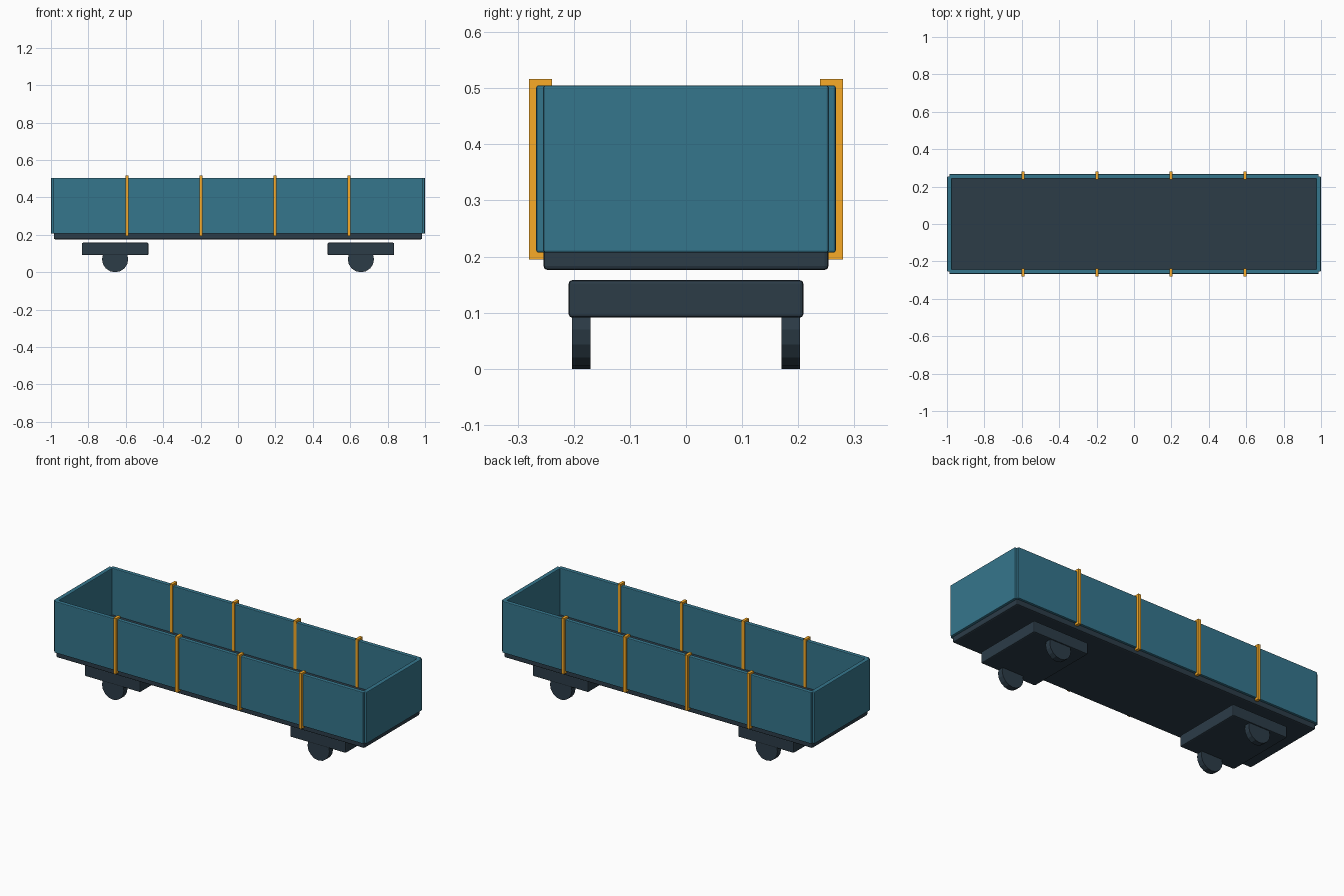
import bpy, math

if "Cube" in bpy.data.objects:
    bpy.data.objects.remove(bpy.data.objects["Cube"])

def material(name, color):
    m = bpy.data.materials.new(name)
    m.diffuse_color = color
    m.use_nodes = True
    m.node_tree.nodes["Principled BSDF"].inputs["Base Color"].default_value = m.diffuse_color
    return m

TEAL = material("teal_paint", (0.036, 0.18, 0.265, 1))
DARK = material("dark_steel", (0.025, 0.045, 0.064, 1))
GOLD = material("orange_paint", (0.95, 0.41, 0.02, 1))

def box(name, x, y, z, mat, bevel=0.0):
    """Box from (min, max) ranges on each axis."""
    r = (x, y, z)
    bpy.ops.mesh.primitive_cube_add(size=1, location=[(a + b) / 2 for a, b in r])
    o = bpy.context.object
    o.name = name
    o.scale = [b - a for a, b in r]
    bpy.ops.object.transform_apply(location=False, rotation=False, scale=True)
    o.data.materials.append(mat)
    if bevel:
        m = o.modifiers.new("soft_edges", 'BEVEL')
        m.width = bevel
        m.segments = 2
    return o

def span(centre, size):
    return (centre - size / 2, centre + size / 2)

# Floor slab, its upper half sunk between the walls
box("floor", (-0.985, 0.985), (-0.254, 0.254), (0.176, 0.236), DARK, 0.007)

# Long side walls and end walls
for s, side in ((-1, "front"), (1, "back")):
    box(f"{side}_wall", (-0.987, 0.987), span(s * 0.2545, 0.025), (0.207, 0.505), TEAL, 0.004)
for s, side in ((-1, "left"), (1, "right")):
    box(f"{side}_end_wall", span(s * 0.9865, 0.026), (-0.254, 0.254), (0.207, 0.505), TEAL, 0.004)

# Upright stakes along both sides
for s, side in ((-1, "front"), (1, "back")):
    for i in range(4):
        box(f"{side}_stake_{i + 1}", span(-0.593 + i * 0.3953, 0.017),
            span(s * 0.259, 0.041), (0.195, 0.516), GOLD)

# Bogies, each with one pair of wheels
for s, end in ((-1, "left"), (1, "right")):
    cx = s * 0.657
    box(f"{end}_bogie_frame", span(cx, 0.356), (-0.209, 0.209), (0.091, 0.158), DARK, 0.006)
    for t, side in ((-1, "front"), (1, "back")):
        bpy.ops.mesh.primitive_cylinder_add(vertices=16, radius=0.07, depth=0.033,
            location=(cx, t * 0.187, 0.07), rotation=(math.pi / 2, 0, 0))
        wheel = bpy.context.object
        wheel.name = f"{end}_{side}_wheel"
        wheel.data.materials.append(DARK)
